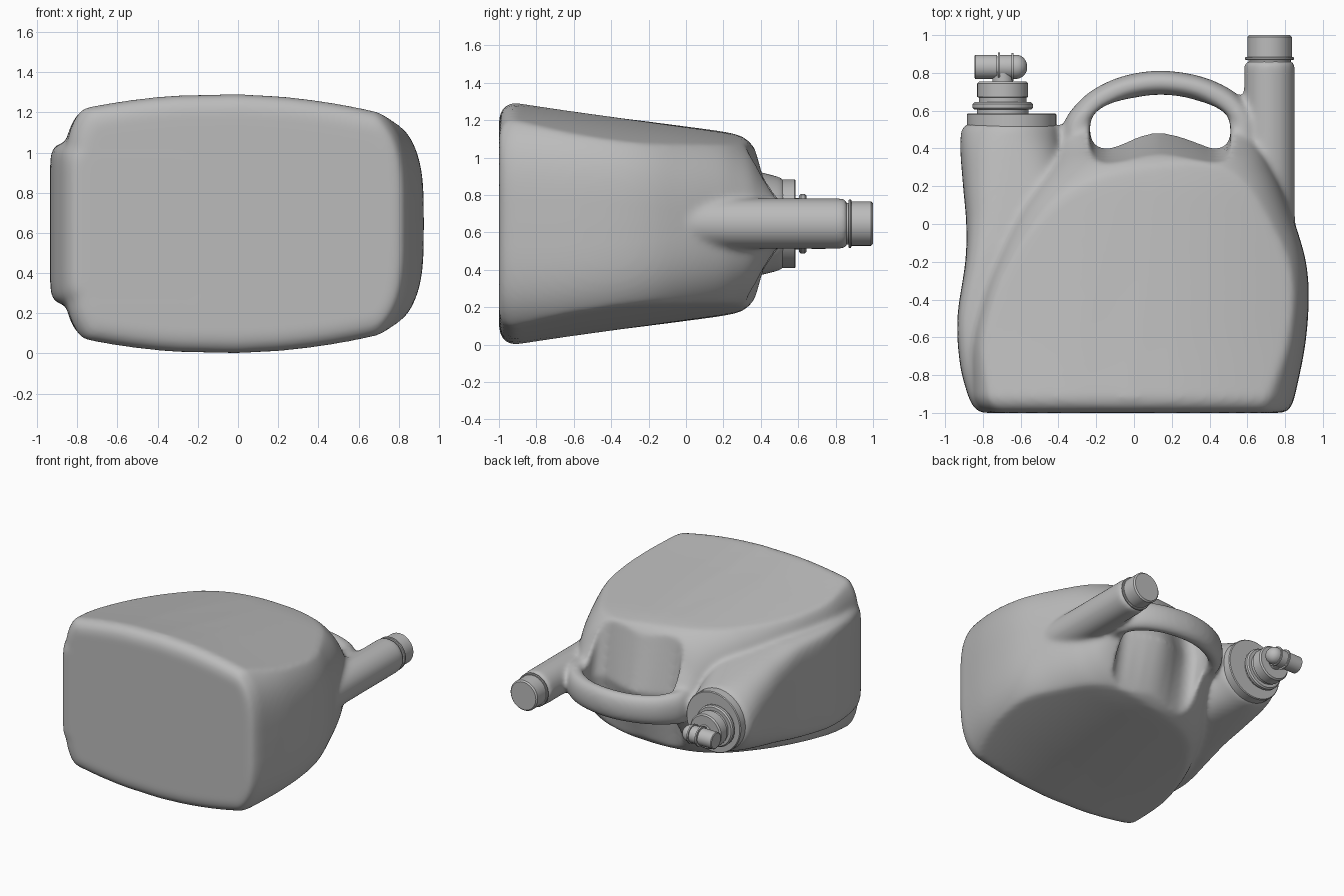
import bpy, bmesh, math
from mathutils import Vector

cube = bpy.data.objects.get("Cube")
if cube:
    bpy.data.objects.remove(cube)

MID = 0.646  # height of the symmetry plane

grey = bpy.data.materials.new("grey_plastic")
grey.use_nodes = True
colour = (0.5, 0.5, 0.5, 1)
grey.diffuse_color = colour
grey.node_tree.nodes["Principled BSDF"].inputs["Base Color"].default_value = colour


def spline(rows, steps=6):
    """Catmull-Rom interpolation of rows of numbers."""
    rows = [Vector(r) for r in rows]
    out = []
    for i in range(len(rows) - 1):
        a, b = rows[max(i - 1, 0)], rows[i]
        c, d = rows[i + 1], rows[min(i + 2, len(rows) - 1)]
        for s in range(steps):
            t = s / steps
            out.append(b + (c - a) * (t / 2)
                       + (2 * a - 5 * b + 4 * c - d) * (t * t / 2)
                       + (3 * b - a - 3 * c + d) * (t ** 3 / 2))
    return out + [rows[-1]]


def loft(bm, rings):
    """Skin closed rings and cap both ends."""
    loops = [[bm.verts.new(p) for p in ring] for ring in rings]
    for a, b in zip(loops, loops[1:]):
        for i in range(len(a)):
            j = (i + 1) % len(a)
            bm.faces.new((a[i], a[j], b[j], b[i]))
    bm.faces.new(loops[0][::-1])
    bm.faces.new(loops[-1])


def ring(centre, u, v, power=2.0, count=96, boxy=1.0):
    """Superellipse ring spanned by half-axes u and v; boxy squares off the -u half."""
    pts = []
    for k in range(count):
        a = math.tau * k / count
        c, s = math.cos(a), math.sin(a)
        e = 2 / (power * boxy if c < 0 else power)
        pts.append(centre + u * math.copysign(abs(c) ** e, c)
                   + v * math.copysign(abs(s) ** e, s))
    return pts


def shell(bm, rows, boxy=1.0):
    """Sections along y: (y, left x, right x, half thickness, power, crown height)."""
    rings = []
    for y, x0, x1, h, n, crown in rows:
        fade = max(0, min(1, (0.4 - y) / 0.3))
        pts = ring(Vector(((x0 + x1) / 2, y, 0)), Vector(((x1 - x0) / 2, 0, 0)),
                   Vector((0, 0, h)), n, boxy=1 + (boxy - 1) * fade)
        for p in pts:
            limit = crown - 0.15 * (p.x + 0.08) ** 2
            p.z = MID + max(-limit, min(limit, p.z))
        rings.append(pts)
    loft(bm, rings)


def finish(name, bm):
    bmesh.ops.recalc_face_normals(bm, faces=bm.faces)
    mesh = bpy.data.meshes.new(name)
    bm.to_mesh(mesh)
    bm.free()
    mesh.materials.append(grey)
    ob = bpy.data.objects.new(name, mesh)
    bpy.context.collection.objects.link(ob)
    bpy.ops.object.select_all(action='DESELECT')
    ob.select_set(True)
    bpy.context.view_layer.objects.active = ob
    return ob


def turned(name, centre, axis, profile):
    """Turned part from (distance along axis, radius) pairs."""
    bm = bmesh.new()
    axis = Vector(axis)
    side = Vector((0, 0, 1))
    other = axis.cross(side)
    loft(bm, [ring(Vector(centre) + axis * t, side * r, other * r, 2, 48)
              for t, r in profile])
    finish(name, bm)
    bpy.ops.object.shade_smooth_by_angle(angle=math.radians(35))


# Blown container: main volume with crowned faces, running up into the handle posts
bm = bmesh.new()
base = [(-1.0, -0.77, 0.79, 0.60, 4, 0.565), (-0.985, -0.81, 0.82, 0.64, 3.8, 0.61),
        (-0.96, -0.84, 0.835, 0.665, 3.6, 0.635)]
sides = spline([(-0.92, -0.86, 0.85, 0.68, 3.6, 0.648), (-0.65, -0.87, 0.905, 0.66, 3.6, 0.608),
                (-0.4, -0.82, 0.925, 0.63, 3.5, 0.574), (-0.2, -0.75, 0.91, 0.60, 3.3, 0.547),
                (0.0, -0.66, 0.853, 0.56, 3, 0.52), (0.18, -0.55, 0.785, 0.52, 2.8, 0.495),
                (0.28, -0.48, 0.74, 0.48, 2.6, 0.476), (0.35, -0.43, 0.705, 0.425, 2.5, 0.46),
                (0.41, -0.40, 0.67, 0.33, 2.4, 0.45), (0.48, -0.38, 0.64, 0.20, 2.4, 0.45),
                (0.53, -0.35, 0.62, 0.14, 2.2, 0.44), (0.57, -0.30, 0.59, 0.10, 2, 0.43)])
shell(bm, base + sides, 1.4)

# Filler column on the right, flat-sided below and round above
shell(bm, [(-1.0, -0.81, -0.2, 0.36, 12, 2), (-0.97, -0.85, -0.2, 0.385, 12, 2)]
      + spline([(-0.92, -0.875, -0.2, 0.40, 12, 2), (-0.75, -0.92, -0.2, 0.405, 12, 2),
                (-0.5, -0.935, -0.2, 0.405, 11, 2), (-0.2, -0.893, -0.2, 0.39, 7, 2),
                (0.0, -0.888, -0.25, 0.36, 4.5, 2), (0.2, -0.905, -0.33, 0.32, 3.2, 2),
                (0.4, -0.92, -0.38, 0.275, 2.4, 2), (0.5, -0.915, -0.395, 0.25, 2, 2)])
      + [(0.53, -0.89, -0.41, 0.235, 2, 2)])

# Slim pouring tube on the left
loft(bm, [ring(Vector((0.718, y, MID)), Vector((r, 0, 0)), Vector((0, 0, r)))
          for y, r in [(-0.1, 0.12), (0.0, 0.135), (0.4, 0.135), (0.85, 0.135), (0.865, 0.12)]])

# Carrying handle: (x, y, half width in plane, half depth)
path = spline([(-0.31, 0.40, 0.07, 0.13, 0), (-0.31, 0.48, 0.07, 0.13, 0),
               (-0.285, 0.55, 0.07, 0.125, 0),
               (-0.19, 0.65, 0.066, 0.115, 0), (-0.04, 0.722, 0.064, 0.11, 0),
               (0.14, 0.748, 0.064, 0.11, 0), (0.33, 0.722, 0.064, 0.11, 0),
               (0.48, 0.652, 0.068, 0.115, 0), (0.565, 0.56, 0.07, 0.125, 0),
               (0.58, 0.48, 0.07, 0.13, 0), (0.58, 0.40, 0.07, 0.13, 0)])
rings = []
for i, p in enumerate(path):
    q = path[min(i + 1, len(path) - 1)] - path[max(i - 1, 0)]
    normal = Vector((-q[1], q[0], 0)).normalized()
    rings.append(ring(Vector((p[0], p[1], MID)), normal * p[2], Vector((0, 0, p[3])), 2.2))
loft(bm, rings)

# Webs joining the handle to the column and the tube
for x, y, r in [(-0.40, 0.43, 0.09), (0.61, 0.60, 0.065)]:
    loft(bm, [ring(Vector((x + dx, y, MID)), Vector((0, r, 0)), Vector((0, 0, r)))
              for dx in (-0.07, 0.07)])
body = finish("container_body", bm)

# Grip opening: a cutter whose wavy lower edge flattens towards both faces
bm = bmesh.new()
opening = [(-0.235, 0.50), (-0.215, 0.43), (-0.15, 0.40), (-0.06, 0.425), (0.03, 0.465),
           (0.13, 0.485), (0.24, 0.465), (0.35, 0.425), (0.43, 0.40), (0.495, 0.43),
           (0.51, 0.50), (0.485, 0.585), (0.35, 0.65), (0.13, 0.68), (-0.09, 0.65),
           (-0.21, 0.585), (-0.235, 0.50)]
outline = spline([Vector(p) for p in opening], 4)[:-1]
loft(bm, [[Vector((x, y - (abs(h) * (0.18 + 1.3 * (y - 0.4)) if y < 0.5 else 0), MID + h))
           for x, y in outline] for h in (-0.6, 0, 0.6)])
cutter = finish("grip_cutter", bm)
cutter.hide_render = True
cutter.hide_viewport = True


def fuse(voxel):
    mod = body.modifiers.new("fuse", 'REMESH')
    mod.mode = 'VOXEL'
    mod.voxel_size = voxel
    mod.use_smooth_shade = True


# Fuse the volumes, open the grip and soften the joints
fuse(0.013)
cut = body.modifiers.new("grip_opening", 'BOOLEAN')
cut.operation = 'DIFFERENCE'
cut.object = cutter
fuse(0.015)
soft = body.modifiers.new("soften", 'SMOOTH')
soft.factor = 0.5
soft.iterations = 14

# Tube neck ring and cap
tube = (0.718, 0, MID)
turned("tube_neck", tube, (0, 1, 0), [(0.83, 0.112), (0.89, 0.112)])
turned("tube_ring", tube, (0, 1, 0), [(0.868, 0.125), (0.872, 0.13), (0.88, 0.13), (0.884, 0.125)])
turned("tube_cap", tube, (0, 1, 0), [(0.885, 0.118), (0.99, 0.118), (1.0, 0.108)])

# Filler collar, flange and cap
turned("filler_collar", (-0.648, 0, MID), (0, 1, 0),
       [(0.515, 0.237), (0.58, 0.237), (0.586, 0.231)])
filler = (-0.695, 0, MID)
turned("filler_neck", filler, (0, 1, 0), [(0.57, 0.137), (0.61, 0.137)])
turned("filler_flange", filler, (0, 1, 0),
       [(0.605, 0.15), (0.615, 0.16), (0.635, 0.16), (0.645, 0.15)])
turned("filler_cap", filler, (0, 1, 0),
       [(0.64, 0.125), (0.67, 0.125), (0.672, 0.135), (0.745, 0.135), (0.755, 0.125)])

# Tap: stem, barrel, rounded knob and two rings
turned("tap_stem", filler, (0, 1, 0), [(0.74, 0.055), (0.83, 0.055)])
tap = (-0.695, 0.832, MID)
turned("tap_barrel", tap, (1, 0, 0), [(-0.15, 0.058), (-0.145, 0.064), (-0.03, 0.064)])
turned("tap_core", tap, (1, 0, 0), [(-0.04, 0.056), (0.06, 0.056)])
turned("tap_ring", tap, (1, 0, 0), [(-0.026, 0.076), (-0.014, 0.076)])
turned("tap_outer_ring", tap, (1, 0, 0), [(0.046, 0.074), (0.058, 0.074)])
dome = [(0.07 + 0.06 * math.sin(a), 0.064 * math.cos(a))
        for a in [math.pi / 2 * k / 8 for k in range(8)]]
turned("tap_knob", tap, (1, 0, 0), [(-0.014, 0.064)] + dome)
